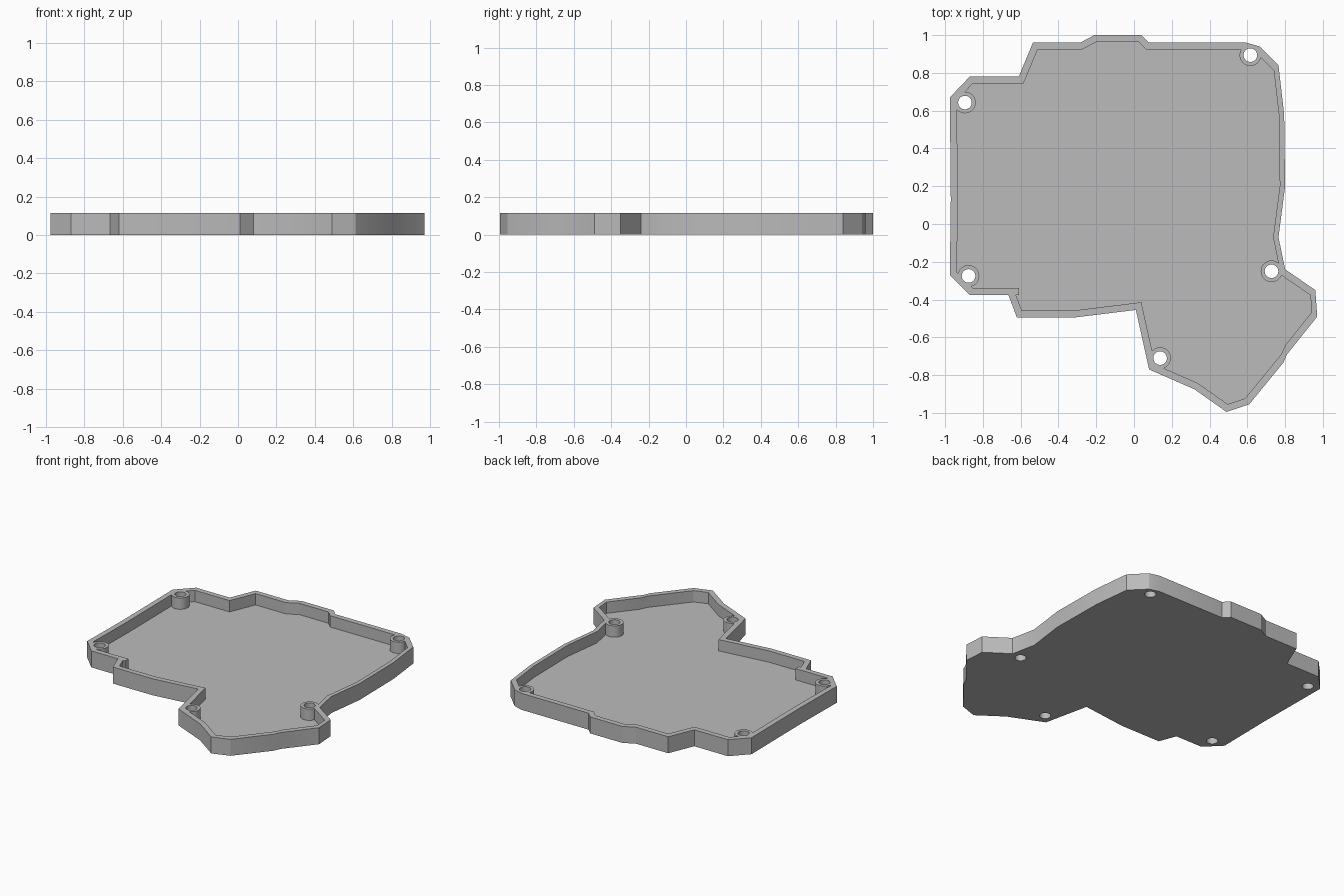
import bpy, bmesh, math
from mathutils import Vector
from mathutils.geometry import intersect_line_line_2d, intersect_line_line

cube = bpy.data.objects.get("Cube")
if cube:
    bpy.data.objects.remove(cube, do_unlink=True)

HEIGHT, FLOOR = 0.115, 0.036
WALL, THIN_WALL = 0.037, 0.028
BOSS_RADIUS, HOLE_RADIUS = 0.057, 0.036

# Outer outline, clockwise from the back left corner
OUTLINE = [Vector(p) for p in (
    (-.975, .67), (-.87, .78), (-.61, .78), (-.535, .96), (-.285, .96),
    (-.21, 1), (.04, 1), (.08, .96), (.595, .96), (.665, .94),
    (.765, .84), (.795, .58), (.8, .2), (.765, -.07), (.8, -.24),
    (.96, -.35), (.97, -.49), (.81, -.69), (.79, -.735), (.61, -.955),
    (.49, -.995), (.32, -.875), (.08, -.77), (.01, -.455), (-.315, -.495),
    (-.62, -.495), (-.665, -.375), (-.87, -.375), (-.975, -.27), (-.97, .13))]
BOSSES = [(-.895, .643), (.616, .894), (.728, -.25), (-.876, -.275), (.138, -.71)]


def inset(points):
    """Move every wall line inward and join neighbours with mitred corners."""
    lines = []
    for i, a in enumerate(points):
        b = points[(i + 1) % len(points)]
        d = (b - a).normalized()
        inward = Vector((d.y, -d.x))
        shift = inward * (THIN_WALL if inward.x < -0.9 else WALL)
        lines.append((a + shift, d))
    result = []
    for i, (p, d) in enumerate(lines):
        q, e = lines[i - 1]
        t = (p - q).cross(d) / e.cross(d)
        result.append(q + e * t)
    return result


def prism(name, points, z0, z1):
    """Extrude a flat outline between two heights."""
    bm = bmesh.new()
    face = bm.faces.new([bm.verts.new((p[0], p[1], z0)) for p in points])
    top = bmesh.ops.extrude_face_region(bm, geom=[face])["geom"]
    moved = [v for v in top if isinstance(v, bmesh.types.BMVert)]
    bmesh.ops.translate(bm, verts=moved, vec=(0, 0, z1 - z0))
    bmesh.ops.recalc_face_normals(bm, faces=bm.faces)
    mesh = bpy.data.meshes.new(name)
    bm.to_mesh(mesh)
    bm.free()
    obj = bpy.data.objects.new(name, mesh)
    bpy.context.collection.objects.link(obj)
    return obj


def circle(centre, radius, sides=40):
    angles = [math.tau * i / sides for i in range(sides)]
    return [(centre[0] + radius * math.cos(a), centre[1] + radius * math.sin(a))
            for a in angles]


def subtract(target, cutter):
    """Cut one solid from another and discard the cutter."""
    cutter.hide_render = True
    mod = target.modifiers.new("cut", "BOOLEAN")
    mod.operation, mod.solver, mod.object = "DIFFERENCE", "EXACT", cutter
    bpy.context.view_layer.objects.active = target
    bpy.ops.object.modifier_apply(modifier=mod.name)
    bpy.data.objects.remove(cutter, do_unlink=True)


# Cavity, leaving room for the screw bosses and the small step at the notch
cavity = prism("cavity_cutter", inset(OUTLINE), FLOOR, HEIGHT + 0.1)
for spot in BOSSES:
    subtract(cavity, prism("boss_cutter", circle(spot, BOSS_RADIUS), 0, HEIGHT + 0.2))
step = [(-.65, -.375), (-.61, -.375), (-.61, -.32), (-.65, -.32)]
step = [(x, max(y, -.375) if y < -.35 else -.338) for x, y in step]
subtract(cavity, prism("step_cutter", step, 0, HEIGHT + 0.2))

# Tray body with floor, rim wall, bosses and screw holes
tray = prism("case_tray", OUTLINE, 0, HEIGHT)
subtract(tray, cavity)
for spot in BOSSES:
    subtract(tray, prism("hole_cutter", circle(spot, HOLE_RADIUS), -0.1, HEIGHT + 0.1))

# Plain grey plastic
grey = bpy.data.materials.new("grey_plastic")
grey.use_nodes = True
colour = (0.5, 0.5, 0.5, 1)
grey.diffuse_color = colour
grey.node_tree.nodes["Principled BSDF"].inputs["Base Color"].default_value = colour
tray.data.materials.clear()
tray.data.materials.append(grey)

bpy.ops.object.select_all(action="DESELECT")
tray.select_set(True)
bpy.context.view_layer.objects.active = tray
bpy.ops.object.shade_smooth_by_angle(angle=math.radians(25))
